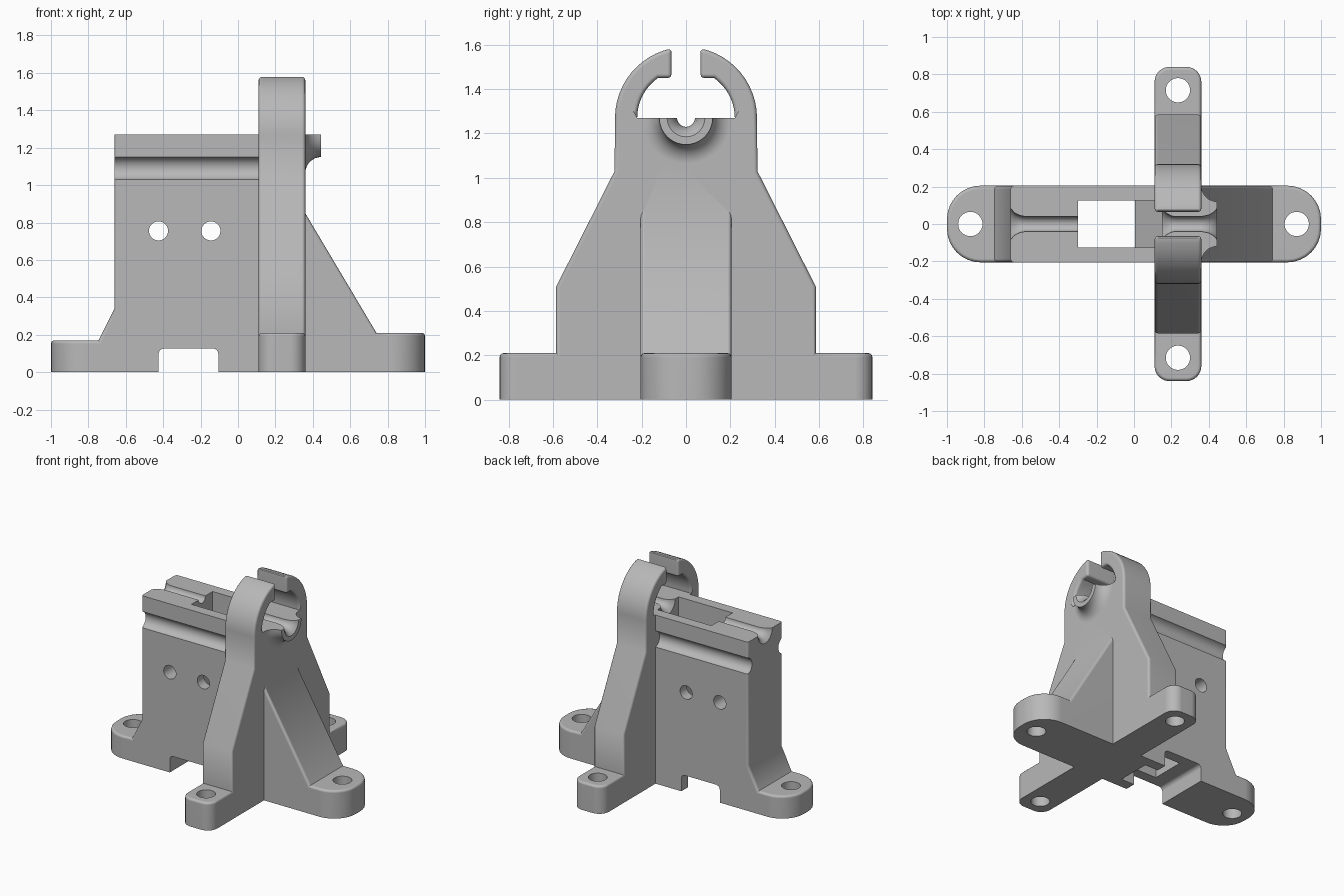
import bpy, bmesh, math
from math import sin, cos, pi

old = bpy.data.objects.get("Cube")
if old:
    bpy.data.objects.remove(old, do_unlink=True)

AXIS_Z = 1.27      # height of the guide channel axis
HALF = 0.205       # half width of the body

grey = bpy.data.materials.new("plain grey")
grey.use_nodes = True
grey.diffuse_color = (0.48, 0.48, 0.48, 1)
grey.node_tree.nodes["Principled BSDF"].inputs["Base Color"].default_value = (0.48, 0.48, 0.48, 1)


def finish(name, bm):
    bmesh.ops.recalc_face_normals(bm, faces=bm.faces)
    mesh = bpy.data.meshes.new(name)
    bm.to_mesh(mesh)
    bm.free()
    mesh.materials.append(grey)
    obj = bpy.data.objects.new(name, mesh)
    bpy.context.collection.objects.link(obj)
    return obj


def rings_to_solid(name, rings):
    """Skin a row of equal closed rings and cap both ends."""
    bm = bmesh.new()
    rows = [[bm.verts.new(p) for p in ring] for ring in rings]
    n = len(rows[0])
    for a, b in zip(rows, rows[1:]):
        for i in range(n):
            j = (i + 1) % n
            bm.faces.new((a[i], a[j], b[j], b[i]))
    bm.faces.new(rows[0])
    bm.faces.new(rows[-1])
    return finish(name, bm)


def prism(name, outline, axis, lo, hi):
    place = {"x": lambda a, b, t: (t, a, b),
             "y": lambda a, b, t: (a, t, b),
             "z": lambda a, b, t: (a, b, t)}[axis]
    return rings_to_solid(name, [[place(a, b, t) for a, b in outline] for t in (lo, hi)])


def arc(cx, cy, r, start, end, steps):
    return [(cx + r * cos(start + (end - start) * i / steps),
             cy + r * sin(start + (end - start) * i / steps)) for i in range(steps + 1)]


def rod(name, axis, a, b, r, lo, hi):
    return prism(name, arc(a, b, r, 0, 2 * pi, 32)[:-1], axis, lo, hi)


def lathe(name, profile):
    """Turn (x, radius) points around the channel axis."""
    return rings_to_solid(name, [[(x, y, z) for y, z in arc(0, AXIS_Z, r, 0, 2 * pi, 40)[:-1]]
                                 for x, r in profile])


def boolean(target, other, mode="DIFFERENCE"):
    mod = target.modifiers.new(mode, "BOOLEAN")
    mod.operation, mod.solver, mod.object = mode, "EXACT", other
    bpy.context.view_layer.objects.active = target
    bpy.ops.object.modifier_apply(modifier=mod.name)
    bpy.data.objects.remove(other, do_unlink=True)


def soften(obj, axis, extent, radius, skip):
    """Round the foot ends in plan, then ease the convex rims."""
    bm = bmesh.new()
    bm.from_mesh(obj.data)
    ends = [e for e in bm.edges
            if all(abs(v.co[axis]) > extent - 0.01 for v in e.verts)
            and abs(e.verts[0].co.z - e.verts[1].co.z) > 0.1]
    bmesh.ops.bevel(bm, geom=ends, offset=radius, segments=8, profile=0.5, affect="EDGES")
    bmesh.ops.recalc_face_normals(bm, faces=bm.faces)
    rims = [e for e in bm.edges
            if e.is_convex and e.calc_face_angle(0) > 0.6
            and not all(v.co.z < 0.001 for v in e.verts)
            and not all(skip(v.co) for v in e.verts)]
    bmesh.ops.bevel(bm, geom=rims, offset=0.018, segments=3, profile=0.5, affect="EDGES")
    bmesh.ops.recalc_face_normals(bm, faces=bm.faces)
    bm.to_mesh(obj.data)
    bm.free()


# Long body with a foot at each end and a sloping brace
body = prism("bracket", [(-1, 0), (-1, 0.17), (-0.745, 0.17), (-0.66, 0.34), (-0.66, AXIS_Z),
                         (0.3, AXIS_Z), (0.3, 0.95), (0.74, 0.21), (1, 0.21), (1, 0)],
             "y", -HALF, HALF)
soften(body, 0, 1, 0.18, lambda p: p.z > 1.2)

# Round grooves along both sides of the top rail
for side in (-1, 1):
    boolean(body, rod("groove_cutter", "x", side * 0.22, 1.09, 0.063, -0.8, 0.2))

# Cross plate with an open ring at the top
top_angle = math.acos(0.065 / 0.32)
clip_angle = math.asin(0.18 / 0.22)
right = [(0.84, 0), (0.84, 0.21), (0.585, 0.21), (0.585, 0.51), (0.322, 1.03)]
right += arc(0, AXIS_Z, 0.32, 0, top_angle, 12)
right += [(0.065, 1.45)]
right += arc(0, AXIS_Z, 0.22, clip_angle, 0, 8)
plate = prism("cross_plate", right + [(-y, z) for y, z in reversed(right)], "x", 0.11, 0.36)
soften(plate, 1, 0.84, 0.08, lambda p: abs(p.z - AXIS_Z) < 0.001 and abs(p.y) < 0.23)
boolean(body, plate, "UNION")

# Half-round spout flaring out of the plate
spout = lathe("spout", [(0.3, 0.205)] +
              [(0.445 - 0.085 * cos(i * pi / 16), 0.205 - 0.085 * sin(i * pi / 16)) for i in range(9)])
boolean(spout, prism("spout_cutter", [(0, -1), (1, -1), (1, 1), (0, 1)], "z", AXIS_Z, 2))
boolean(body, spout, "UNION")

# Guide channels with flared mouths
boolean(body, lathe("channel_cutter", [(-0.7, 0.1), (-0.66, 0.085), (-0.64, 0.06), (-0.61, 0.046),
                                       (-0.58, 0.04), (-0.25, 0.04)]))
boolean(body, lathe("channel_cutter", [(0.12, 0.1), (0.15, 0.085), (0.17, 0.06), (0.2, 0.043),
                                       (0.22, 0.04), (0.36, 0.04), (0.4, 0.048), (0.43, 0.066),
                                       (0.445, 0.085), (0.47, 0.1)]))

# Central well, open below, with a sloping shelf
boolean(body, prism("well_cutter", [(-0.3, -0.1), (0.005, -0.1), (0.005, 0.95), (0.15, 1.1),
                                    (0.15, 1.4), (-0.3, 1.4)], "y", -0.126, 0.126))

# Passage across the underside
boolean(body, prism("passage_cutter", [(-0.425, -0.1)] + arc(-0.395, 0.097, 0.03, pi, pi / 2, 4) +
                    arc(-0.135, 0.097, 0.03, pi / 2, 0, 4) + [(-0.105, -0.1)], "y", -0.5, 0.5))

# Cross holes and mounting holes
for x in (-0.425, -0.145):
    boolean(body, rod("pin_cutter", "y", x, 0.755, 0.051, -0.5, 0.5))
for x, y in ((-0.875, 0), (0.87, 0), (0.235, 0.715), (0.235, -0.715)):
    boolean(body, rod("screw_cutter", "z", x, y, 0.065, -0.1, 0.4))

# Smooth curved faces, keep edges crisp
bpy.ops.object.select_all(action="DESELECT")
body.select_set(True)
bpy.context.view_layer.objects.active = body
bpy.ops.object.shade_smooth_by_angle(angle=math.radians(32))
weighted = body.modifiers.new("even_shading", "WEIGHTED_NORMAL")
weighted.keep_sharp = True
